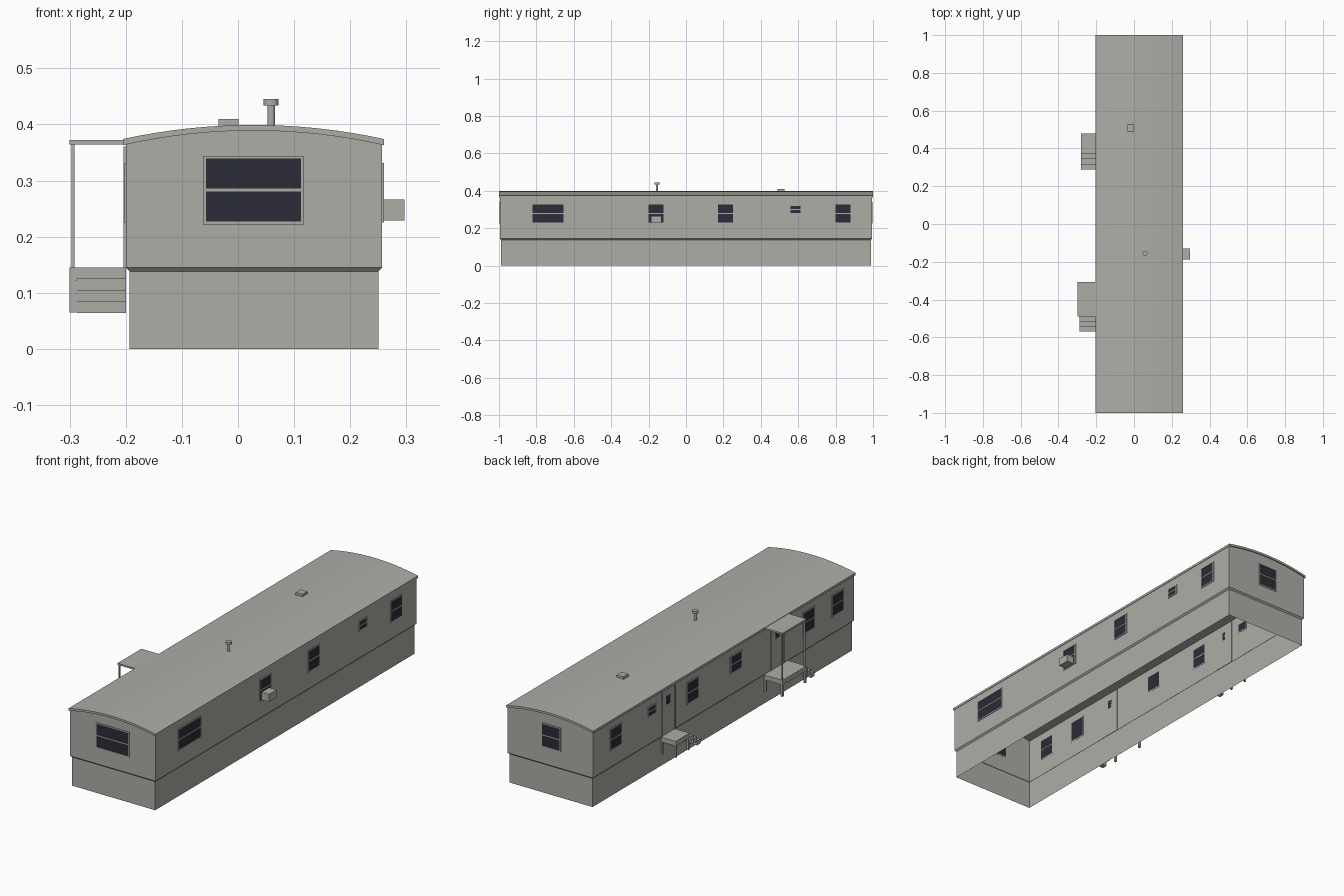
import bpy, bmesh, math
from mathutils import Matrix

cube = bpy.data.objects.get("Cube")
if cube:
    bpy.data.objects.remove(cube, do_unlink=True)


def material(name, rgb):
    m = bpy.data.materials.new(name)
    m.use_nodes = True
    m.diffuse_color = (*rgb, 1)
    m.node_tree.nodes["Principled BSDF"].inputs["Base Color"].default_value = (*rgb, 1)
    return m


GREY = material("warm grey", (0.42, 0.42, 0.39))
GLASS = material("dark glass", (0.025, 0.025, 0.04))


def finish(name, bm, mat=GREY):
    mesh = bpy.data.meshes.new(name)
    bmesh.ops.recalc_face_normals(bm, faces=bm.faces)
    bm.to_mesh(mesh)
    bm.free()
    mesh.materials.append(mat)
    ob = bpy.data.objects.new(name, mesh)
    bpy.context.collection.objects.link(ob)
    return ob


def boxes(name, spans, mat=GREY):
    """One object from boxes given as (x0, x1, y0, y1, z0, z1)."""
    bm = bmesh.new()
    for x0, x1, y0, y1, z0, z1 in spans:
        m = Matrix.Translation(((x0 + x1) / 2, (y0 + y1) / 2, (z0 + z1) / 2))
        m = m @ Matrix.Diagonal((abs(x1 - x0), abs(y1 - y0), abs(z1 - z0), 1))
        bmesh.ops.create_cube(bm, size=1, matrix=m)
    return finish(name, bm, mat)


LEFT, RIGHT, END = 0.257, -0.2, 0.995
MID, HALF = 0.0275, 0.2325


def arc(half, edge, top, n=16):
    """Points of a shallow circular arch across the width."""
    rise = top - edge
    r = (HALF ** 2 + rise ** 2) / (2 * rise)
    pts = []
    for i in range(n + 1):
        x = -half + 2 * half * i / n
        pts.append((MID + x, top - r + math.sqrt(r * r - x * x)))
    return pts


# Body: open-bottomed skirt stepping out to the upper walls
bm = bmesh.new()
rings = []
for inset, z in ((0.007, 0), (0.007, 0.138), (0, 0.145), (0, 0.366)):
    x0, x1, y = RIGHT + inset, LEFT - inset, END - inset
    rings.append([bm.verts.new((px, py, z)) for px, py in
                  ((x0, -y), (x1, -y), (x1, y), (x0, y))])
for low, high in zip(rings, rings[1:]):
    for i in range(4):
        j = (i + 1) % 4
        bm.faces.new((low[i], low[j], high[j], high[i]))
body = finish("body_walls", bm)

# Gable ends under the arched roof
bm = bmesh.new()
for y in (-END, END):
    pts = [(LEFT, 0.366), (RIGHT, 0.366)] + arc((LEFT - RIGHT) / 2, 0.364, 0.39)[1:-1]
    bm.faces.new([bm.verts.new((x, y, z)) for x, z in pts])
finish("gable_ends", bm)

# Roof: arched slab
bm = bmesh.new()
outline = arc(HALF, 0.374, 0.399) + arc(HALF, 0.363, 0.389)[::-1]
front = [bm.verts.new((x, -1, z)) for x, z in outline]
back = [bm.verts.new((x, 1, z)) for x, z in outline]
n = len(outline)
for i in range(n):
    j = (i + 1) % n
    bm.faces.new((front[i], front[j], back[j], back[i]))
for i in range(n // 2 - 1):
    for ring in (front, back):
        bm.faces.new((ring[i], ring[i + 1], ring[n - 2 - i], ring[n - 1 - i]))
roof = finish("roof", bm)
bpy.context.view_layer.objects.active = roof
roof.select_set(True)
bpy.ops.object.shade_smooth_by_angle(angle=math.radians(30))
roof.select_set(False)


def on_wall(wall, a0, a1, z0, z1, depth):
    """Box span lying on a named wall, standing out by depth."""
    if wall == "left":
        return (LEFT - 0.001, LEFT + depth, a0, a1, z0, z1)
    if wall == "right":
        return (RIGHT - depth, RIGHT + 0.001, a0, a1, z0, z1)
    if wall == "front":
        return (a0, a1, -END - depth, -END + 0.001, z0, z1)
    return (a0, a1, END - 0.001, END + depth, z0, z1)


def window(name, wall, a0, a1, z0, z1, bar=True):
    w, d = 0.005, 0.003
    boxes(name + "_glass", [on_wall(wall, a0, a1, z0, z1, 0.001)], GLASS)
    mid = (z0 + z1) / 2
    parts = [(a0 - w, a0, z0 - w, z1 + w), (a1, a1 + w, z0 - w, z1 + w),
             (a0, a1, z0 - w, z0), (a0, a1, z1, z1 + w)]
    if bar:
        parts.append((a0, a1, mid - w / 2, mid + w / 2))
    boxes(name + "_frame", [on_wall(wall, *p, d) for p in parts])


# Windows
window("front_window", "front", -0.057, 0.112, 0.227, 0.339)
window("back_window", "back", -0.025, 0.07, 0.23, 0.335)
for i, (y0, y1, z0, z1) in enumerate((
        (-0.82, -0.655, 0.23, 0.326), (-0.2, -0.12, 0.23, 0.326),
        (0.17, 0.25, 0.23, 0.326), (0.56, 0.612, 0.281, 0.32),
        (0.8, 0.88, 0.23, 0.326))):
    window(f"left_window_{i + 1}", "left", y0, y1, z0, z1)
for i, (y, w, z0) in enumerate((
        (0.82, 0.08, 0.23), (0.545, 0.052, 0.281), (0.235, 0.08, 0.23),
        (-0.095, 0.08, 0.25), (-0.65, 0.08, 0.23), (-0.87, 0.08, 0.23))):
    top = 0.32 if z0 > 0.28 else 0.326
    window(f"right_window_{i + 1}", "right", y - w / 2, y + w / 2, z0, top)


# Doors with a small pane and a surround
def door(name, y0, y1):
    boxes(name, [on_wall("right", y0, y1, 0.145, 0.355, 0.001)])
    boxes(name + "_surround", [on_wall("right", a, b, z0, z1, 0.004) for a, b, z0, z1 in
          ((y0 - 0.006, y0, 0.145, 0.361), (y1, y1 + 0.006, 0.145, 0.361),
           (y0, y1, 0.355, 0.361))])
    mid = (y0 + y1) / 2
    boxes(name + "_pane", [on_wall("right", mid - 0.015, mid + 0.015, 0.285, 0.325, 0.002)],
          GLASS)


door("back_door", 0.375, 0.465)
door("front_door", -0.455, -0.365)


# Stoops: deck, legs and three treads going down towards the front
def stoop(name, out, y0, y1, tread_out, run):
    t = 0.01
    boxes(name + "_deck", [(out, RIGHT, y0, y1, 0.122, 0.145)])
    boxes(name + "_legs", [(x, x + t, y, y + t, 0.065, 0.122)
                           for x in (out, RIGHT - t) for y in (y0, y1 - t)])
    boxes(name + "_treads", [(tread_out, RIGHT, y0 - run * (i + 1), y0 - run * i,
                              0.104 - 0.02 * i, 0.125 - 0.02 * i) for i in range(3)])


stoop("back_stoop", -0.28, 0.372, 0.478, -0.28, 0.028)
stoop("front_porch", -0.3, -0.49, -0.308, -0.288, 0.026)

# Porch canopy on two posts
boxes("porch_canopy", [(-0.3, RIGHT, -0.49, -0.308, 0.364, 0.372)])
boxes("porch_posts", [(-0.297, -0.291, y, y + 0.006, 0.145, 0.364) for y in (-0.487, -0.317)])

# Air conditioner and roof vent
boxes("air_conditioner", [(LEFT, 0.297, -0.188, -0.13, 0.229, 0.266)])
boxes("roof_vent", [(-0.035, 0.001, 0.49, 0.527, 0.385, 0.41)])

# Chimney pipe with cap
bm = bmesh.new()
for radius, z0, z1 in ((0.0065, 0.385, 0.435), (0.0135, 0.434, 0.445)):
    bmesh.ops.create_cone(bm, cap_ends=True, segments=12, radius1=radius, radius2=radius,
                          depth=z1 - z0,
                          matrix=Matrix.Translation((0.059, -0.155, (z0 + z1) / 2)))
finish("chimney", bm)
